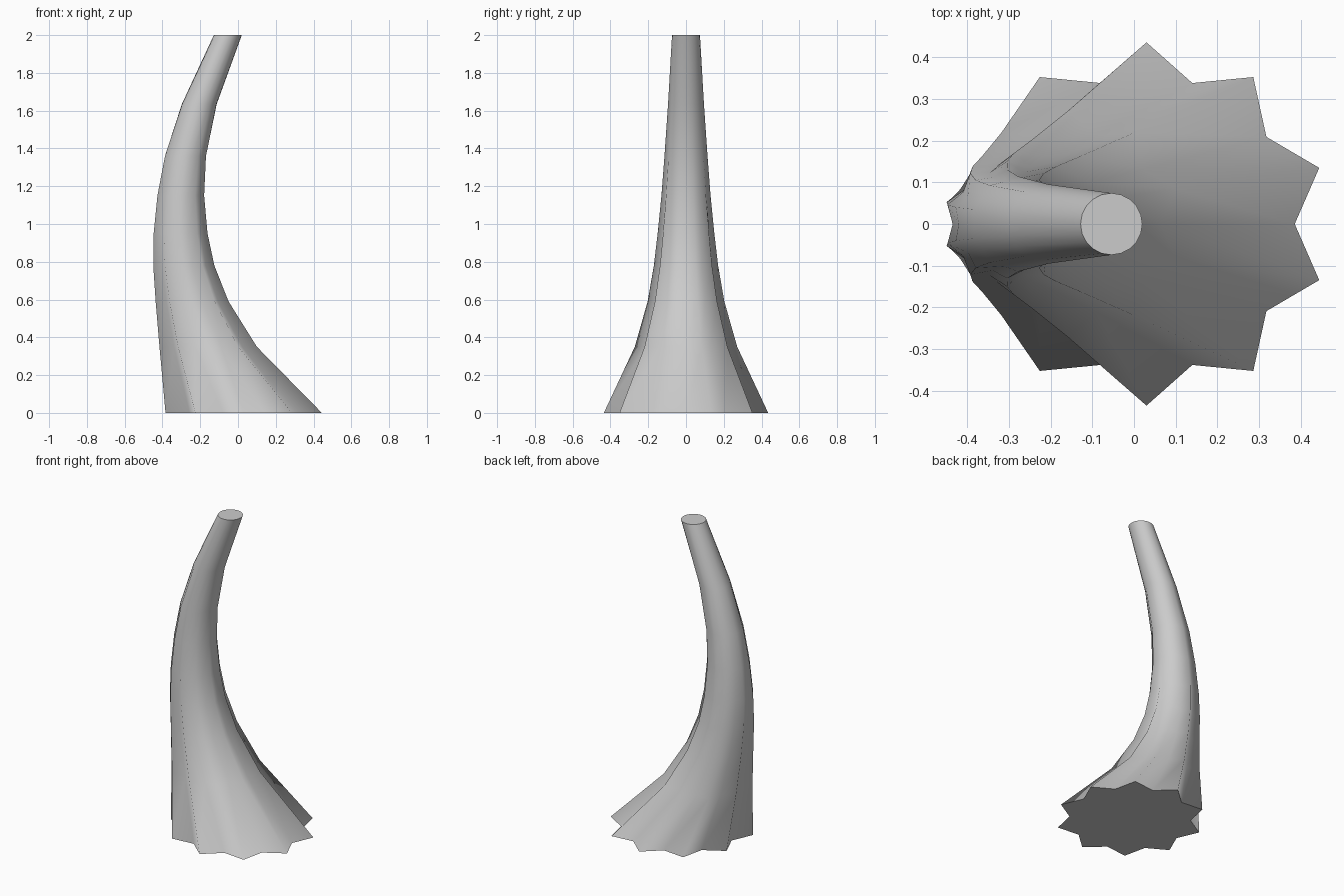
import bpy, bmesh, math

if "Cube" in bpy.data.objects:
    bpy.data.objects.remove(bpy.data.objects["Cube"])

# Horn stations: height, centre x, outer radius, inner/outer star ratio
STATIONS = [
    (0.00, 0.030, 0.435, 0.816),
    (0.35, -0.158, 0.271, 0.822),
    (0.59, -0.243, 0.203, 0.832),
    (0.78, -0.287, 0.170, 0.845),
    (0.95, -0.304, 0.150, 0.868),
    (1.15, -0.303, 0.130, 0.900),
    (1.36, -0.278, 0.114, 0.935),
    (1.635, -0.205, 0.095, 0.970),
    (2.00, -0.054, 0.074, 1.000),
]
SIDES = 20  # ten star points that fade into a round tip


def add_ring(bm, z, cx, radius, ratio):
    ring = []
    for i in range(SIDES):
        a = 2 * math.pi * i / SIDES
        r = radius if i % 2 else radius * ratio
        ring.append(bm.verts.new((cx + r * math.cos(a), r * math.sin(a), z)))
    return ring


# Curved horn body
bm = bmesh.new()
rings = [add_ring(bm, *s) for s in STATIONS]
for low, high in zip(rings, rings[1:]):
    for i in range(SIDES):
        j = (i + 1) % SIDES
        bm.faces.new((low[i], low[j], high[j], high[i])).smooth = True

# Flat star base and round tip cap, with crisp rims
for cap in (bm.faces.new(rings[0][::-1]), bm.faces.new(rings[-1])):
    for e in cap.edges:
        e.smooth = False

mesh = bpy.data.meshes.new("curved_horn")
bm.to_mesh(mesh)
bm.free()
horn = bpy.data.objects.new("curved_horn", mesh)
bpy.context.collection.objects.link(horn)
